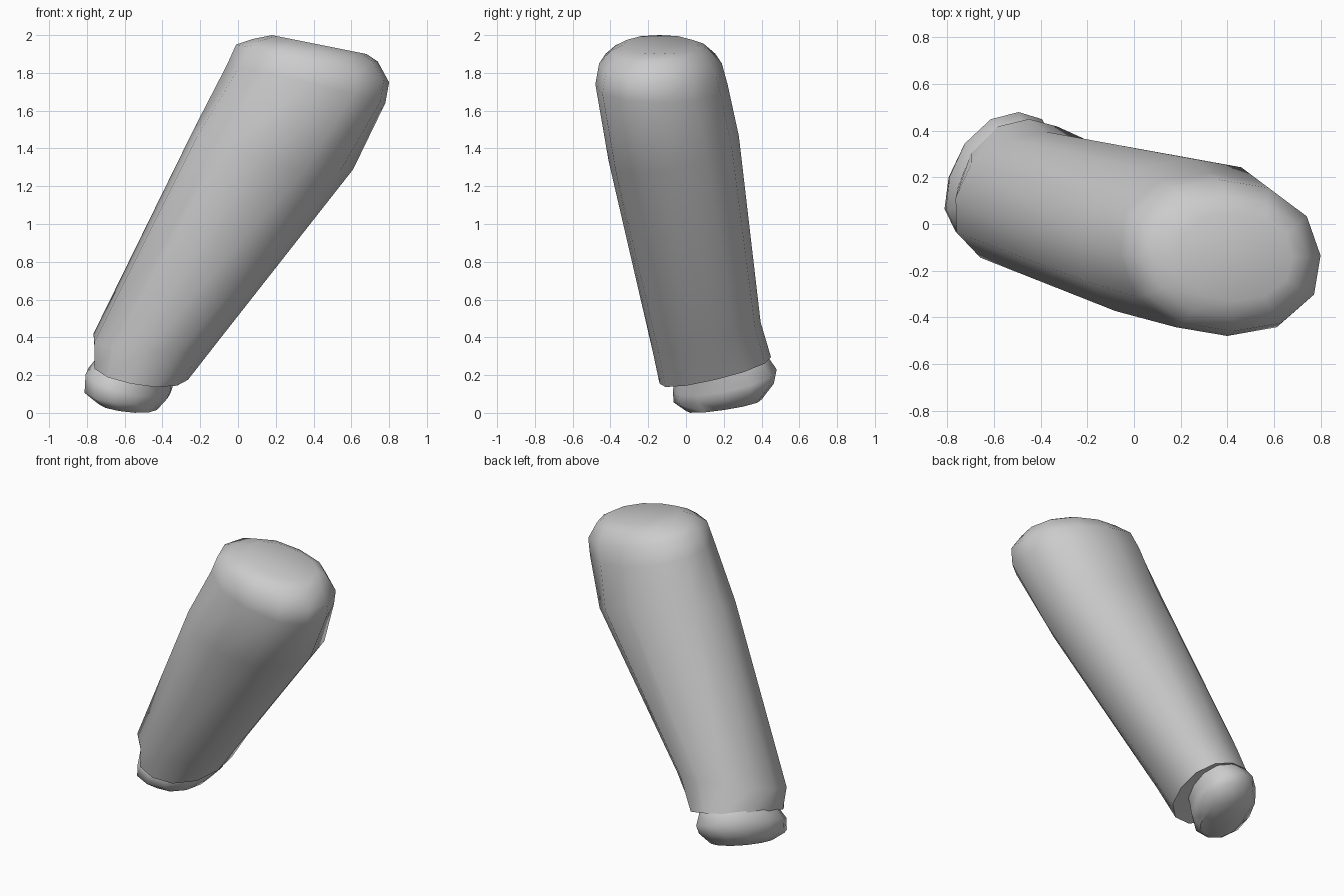
import bpy, bmesh, math
from mathutils import Vector

if "Cube" in bpy.data.objects:
    bpy.data.objects.remove(bpy.data.objects["Cube"])

SIDES = 12


def ring_points(center, u, v, power=2.4):
    """Slightly squared oval spanned by half-axes u and v."""
    pts = []
    for i in range(SIDES):
        t = 2 * math.pi * i / SIDES
        c, s = math.cos(t), math.sin(t)
        k = (abs(c) ** power + abs(s) ** power) ** (-1 / power)
        pts.append(Vector(center) + k * (c * Vector(u) + s * Vector(v)))
    return pts


def loft(name, rings, power):
    bm = bmesh.new()
    loops = [[bm.verts.new(p) for p in ring_points(*r, power)] for r in rings]
    for a, b in zip(loops, loops[1:]):
        for i in range(SIDES):
            j = (i + 1) % SIDES
            bm.faces.new((a[i], a[j], b[j], b[i]))
    bm.faces.new(list(reversed(loops[0])))
    bm.faces.new(loops[-1])
    bmesh.ops.recalc_face_normals(bm, faces=bm.faces)
    mesh = bpy.data.meshes.new(name)
    bm.to_mesh(mesh)
    bm.free()
    obj = bpy.data.objects.new(name, mesh)
    bpy.context.collection.objects.link(obj)
    bpy.ops.object.select_all(action='DESELECT')
    obj.select_set(True)
    bpy.context.view_layer.objects.active = obj
    bpy.ops.object.shade_smooth_by_angle(angle=math.radians(60))
    return obj


# Leaning tapered body: centre, side half-axis, depth half-axis of each ring
loft("tapered_body", [
    ((-0.52, 0.17, 0.25), (0.19, 0, -0.05), (0.05, 0.23, 0.06)),
    ((-0.51, 0.155, 0.225), (0.245, 0, -0.05), (0.06, 0.295, 0.07)),
    ((-0.435, 0.11, 0.40), (0.33, 0, -0.02), (0.06, 0.285, 0.08)),
    ((0.19, -0.065, 1.40), (0.42, 0, -0.11), (0.06, 0.345, 0.065)),
    ((0.36, -0.13, 1.74), (0.42, 0, -0.10), (-0.04, 0.35, 0)),
    ((0.395, -0.135, 1.85), (0.405, 0, -0.10), (-0.03, 0.325, 0)),
    ((0.41, -0.14, 1.92), (0.33, 0, -0.06), (-0.01, 0.26, 0.005)),
    ((0.43, -0.14, 1.95), (0.25, 0, -0.05), (0, 0.19, 0)),
], 2.25)

# Rounded end knob below the overhanging rim
loft("end_knob", [
    ((-0.50, 0.17, 0.32), (0.18, 0, -0.04), (0.06, 0.20, 0.06)),
    ((-0.55, 0.19, 0.235), (0.195, 0, -0.06), (0.07, 0.245, 0.06)),
    ((-0.575, 0.205, 0.175), (0.215, 0, -0.065), (0.08, 0.275, 0.055)),
    ((-0.585, 0.20, 0.105), (0.21, 0, -0.03), (0.08, 0.265, 0.05)),
    ((-0.58, 0.20, 0.04), (0.15, 0, -0.025), (0.05, 0.20, 0.03)),
], 2.2)
